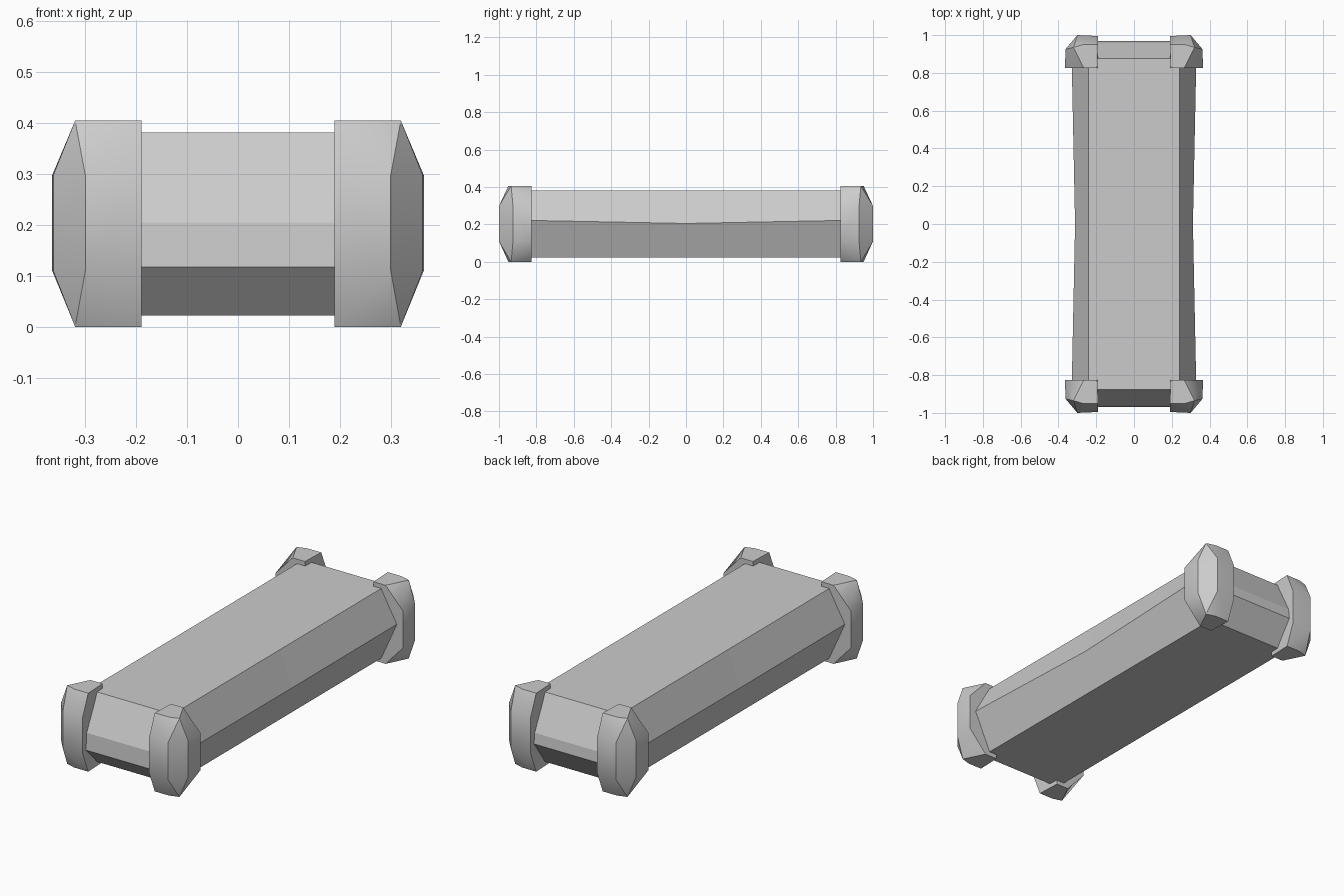
import bpy, bmesh
from math import radians

if "Cube" in bpy.data.objects:
    bpy.data.objects.remove(bpy.data.objects["Cube"])


def add_object(name, bm):
    bmesh.ops.recalc_face_normals(bm, faces=bm.faces[:])
    mesh = bpy.data.meshes.new(name)
    bm.to_mesh(mesh)
    bm.free()
    ob = bpy.data.objects.new(name, mesh)
    bpy.context.collection.objects.link(ob)
    return ob


def loft(name, sections):
    """Skin a list of equal-length closed sections and cap the ends."""
    bm = bmesh.new()
    rings = [[bm.verts.new(p) for p in s] for s in sections]
    n = len(rings[0])
    for a, b in zip(rings, rings[1:]):
        for i in range(n):
            j = (i + 1) % n
            bm.faces.new((a[i], a[j], b[j], b[i]))
    bm.faces.new(rings[0])
    bm.faces.new(rings[-1])
    return add_object(name, bm)


# Long bar: six-sided section, pinched slightly at mid length
def bar_section(y, half_width, mid_z):
    return [(-0.24, y, 0.022), (0.24, y, 0.022), (half_width, y, mid_z),
            (0.24, y, 0.382), (-0.24, y, 0.382), (-half_width, y, mid_z)]


loft("bar_body", [bar_section(-0.875, 0.33, 0.222),
                  bar_section(0, 0.312, 0.205),
                  bar_section(0.875, 0.33, 0.222)])

# Bevelled ends between the corner caps
for name, side, low in (("front_end", -1, 0.118), ("back_end", 1, 0.15)):
    profile = [(0.875, 0.382), (0.962, 0.205), (0.968, low), (0.875, 0.022)]
    loft(name, [[(x, side * y, z) for y, z in profile] for x in (-0.25, 0.25)])

# Faceted corner caps
TOP_PLAN = [(0.195, 0.825), (0.19, 0.95), (0.27, 0.95), (0.32, 0.935), (0.265, 0.825)]
WAIST_PLAN = [(0.19, 0.995), (0.30, 1.0), (0.363, 0.925), (0.365, 0.825), (0.19, 0.83)]
LEVELS = [(TOP_PLAN, 0.405), (WAIST_PLAN, 0.298), (WAIST_PLAN, 0.11), (TOP_PLAN, 0.0)]

for ylabel, sy in (("front", -1), ("back", 1)):
    for xlabel, sx in (("left", -1), ("right", 1)):
        bm = bmesh.new()
        for plan, z in LEVELS:
            for x, y in plan:
                bm.verts.new((sx * x, sy * y, z))
        bmesh.ops.convex_hull(bm, input=bm.verts[:])
        bmesh.ops.dissolve_limit(bm, angle_limit=radians(1),
                                 verts=bm.verts[:], edges=bm.edges[:])
        cap = add_object(f"{ylabel}_{xlabel}_corner_cap", bm)
        bpy.ops.object.select_all(action='DESELECT')
        cap.select_set(True)
        bpy.context.view_layer.objects.active = cap
        bpy.ops.object.shade_smooth_by_angle(angle=radians(30))
